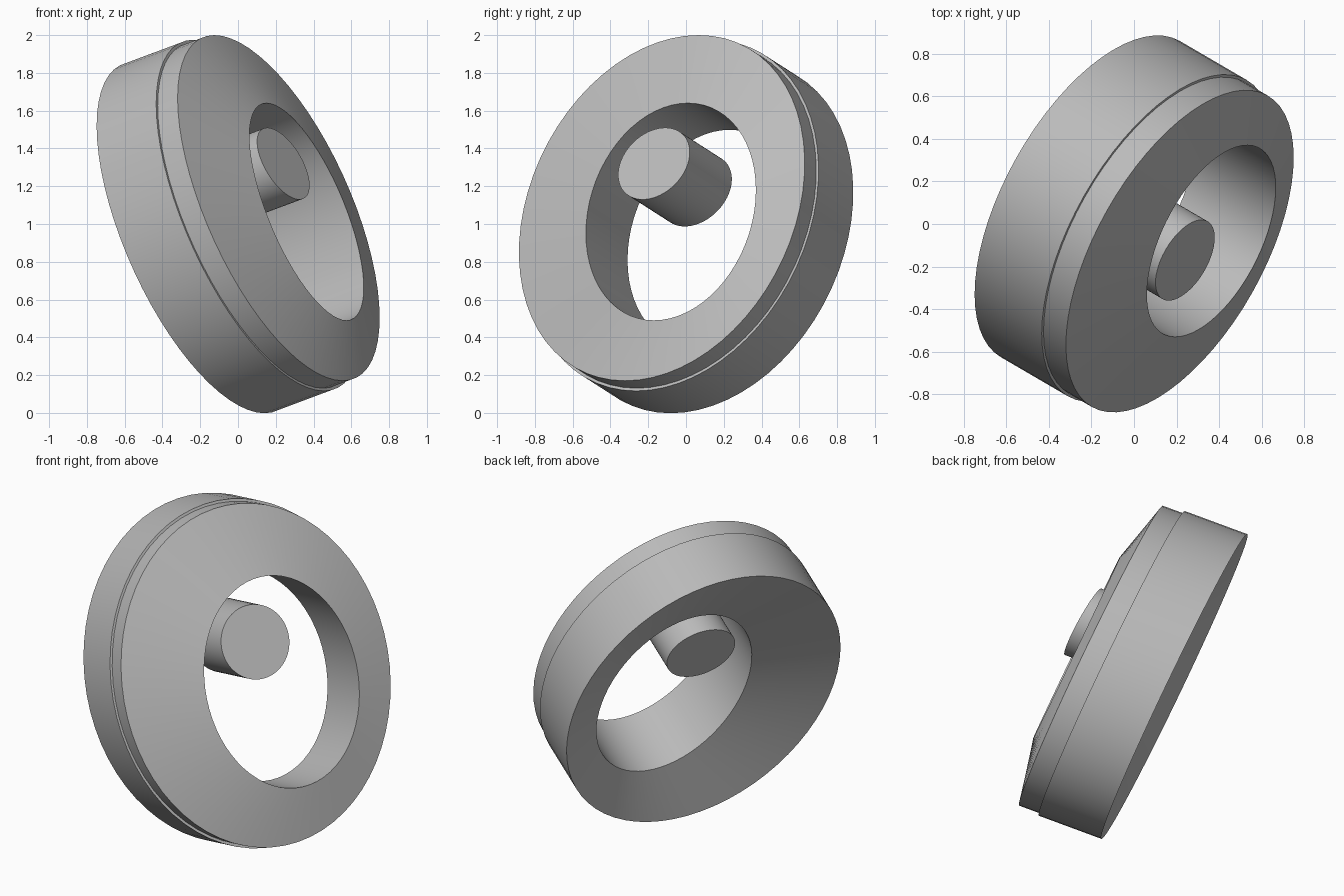
import bpy, bmesh, math
from mathutils import Vector as V

cube = bpy.data.objects.get("Cube")
if cube:
    bpy.data.objects.remove(cube)

grey = bpy.data.materials.new("plain grey")
grey.use_nodes = True
grey.diffuse_color = (0.5, 0.5, 0.5, 1)
grey.node_tree.nodes["Principled BSDF"].inputs["Base Color"].default_value = (0.5, 0.5, 0.5, 1)

SIDES = 64
BACK = V((-0.42, 0.245, -0.157))  # sweep from front to back


def oval(centre, up, side, scale=1.0):
    """Ring of points on a tilted oval."""
    steps = [2 * math.pi * i / SIDES for i in range(SIDES)]
    return [centre + scale * (up * math.cos(a) + side * math.sin(a)) for a in steps]


def loft(name, rings, closed):
    """Bridge rings; join the last to the first, or cap both ends."""
    bm = bmesh.new()
    loops = [[bm.verts.new(p) for p in ring] for ring in rings]
    pairs = list(zip(loops, loops[1:]))
    if closed:
        pairs.append((loops[-1], loops[0]))
    else:
        bm.faces.new(loops[0])
        bm.faces.new(loops[-1])
    for a, b in pairs:
        for i in range(SIDES):
            j = (i + 1) % SIDES
            bm.faces.new((a[i], a[j], b[j], b[i]))
    bmesh.ops.recalc_face_normals(bm, faces=bm.faces)
    mesh = bpy.data.meshes.new(name)
    bm.to_mesh(mesh)
    bm.free()
    obj = bpy.data.objects.new(name, mesh)
    bpy.context.collection.objects.link(obj)
    mesh.materials.append(grey)
    bpy.ops.object.select_all(action="DESELECT")
    obj.select_set(True)
    bpy.context.view_layer.objects.active = obj
    bpy.ops.object.shade_smooth_by_angle(angle=math.radians(30))
    return obj


# Thick oval ring: stepped rim, domed front, dished back, off-centre hole
rim_c, rim_up, rim_side = V((0.215, -0.128, 1.085)), V((-0.34, 0.195, 0.915)), V((0.413, 0.731, 0))
hole_c, hole_up, hole_side = V((0.363, -0.08, 1.065)), V((-0.212, 0.09, 0.575)), V((0.216, 0.441, 0))
step_c = rim_c + BACK * 0.25
loft("oval_ring", [
    oval(hole_c, hole_up, hole_side),
    oval(rim_c, rim_up, rim_side),
    oval(step_c, rim_up, rim_side),
    oval(step_c, rim_up, rim_side, 1.016),
    oval(rim_c + BACK, rim_up, rim_side, 1.016),
    oval(hole_c + BACK * 0.9, hole_up, hole_side),
], True)

# Loose round peg inside the hole
peg_c, peg_up, peg_side = V((0.24, -0.17, 1.32)), V((-0.085, 0.06, 0.19)), V((0.11, 0.18, 0))
loft("round_peg", [
    oval(peg_c, peg_up, peg_side),
    oval(peg_c + BACK * 0.91, peg_up, peg_side),
], False)
